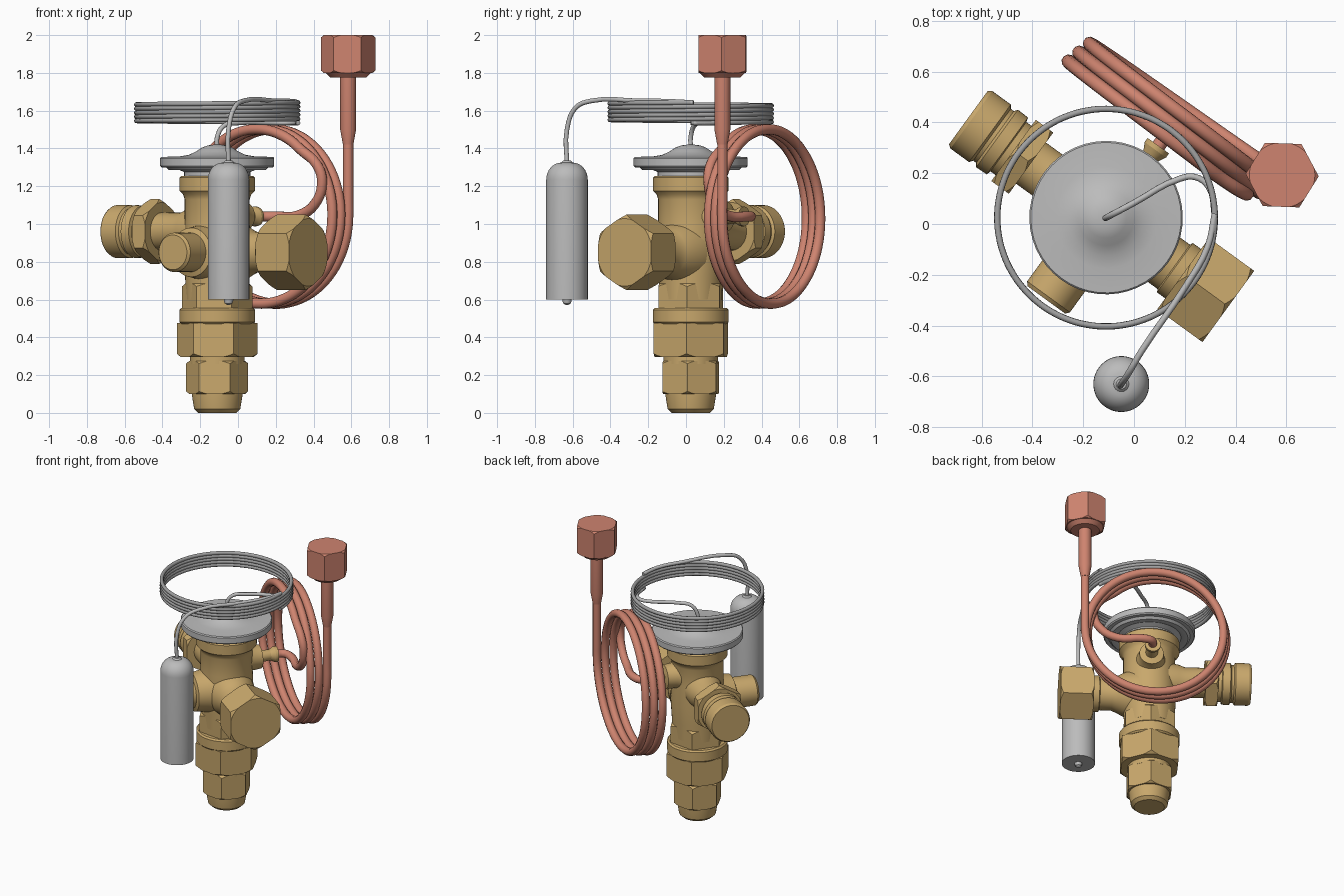
import bpy, bmesh, math
from mathutils import Vector, Matrix

cube = bpy.data.objects.get("Cube")
if cube:
    bpy.data.objects.remove(cube)


def material(name, rgb, rough=0.5):
    m = bpy.data.materials.new(name)
    m.use_nodes = True
    m.diffuse_color = (*rgb, 1)
    bsdf = m.node_tree.nodes["Principled BSDF"]
    bsdf.inputs["Base Color"].default_value = (*rgb, 1)
    bsdf.inputs["Roughness"].default_value = rough
    return m


BRASS = material("brass", (0.58, 0.39, 0.15))
COPPER = material("copper", (0.62, 0.23, 0.16))
STEEL = material("steel", (0.50, 0.50, 0.50))
BRAID = material("braided steel", (0.36, 0.36, 0.36))

# Main axis and the two horizontal port directions
AXIS = Vector((-0.11, 0.025, 0))
TURN = math.radians(-36)
U = Vector((math.cos(TURN), math.sin(TURN), 0))
V = Vector((-U.y, U.x, 0))
UP = Vector((0, 0, 1))


def frame(origin, direction):
    """Matrix whose z runs along direction and whose x points up for side ports."""
    x = U if direction == UP else UP
    y = direction.cross(x)
    m = Matrix((x, y, direction)).transposed().to_4x4()
    m.translation = origin
    return m


def lathe(name, profile, mat, origin=AXIS, direction=UP, sides=48, spin=0.0):
    """Revolve (radius, height) points and cap both ends."""
    bm = bmesh.new()
    rings = []
    for r, h in profile:
        rings.append([bm.verts.new((r * math.cos(spin + i * math.tau / sides),
                                    r * math.sin(spin + i * math.tau / sides), h))
                      for i in range(sides)])
    for a, b in zip(rings, rings[1:]):
        for i in range(sides):
            j = (i + 1) % sides
            bm.faces.new((a[i], a[j], b[j], b[i]))
    bm.faces.new(rings[0][::-1])
    bm.faces.new(rings[-1])
    bmesh.ops.recalc_face_normals(bm, faces=bm.faces)
    mesh = bpy.data.meshes.new(name)
    bm.to_mesh(mesh)
    bm.free()
    mesh.materials.append(mat)
    ob = bpy.data.objects.new(name, mesh)
    bpy.context.collection.objects.link(ob)
    ob.matrix_world = frame(origin, direction)
    activate(ob)
    bpy.ops.object.shade_smooth_by_angle(angle=math.radians(28))
    return ob


def activate(ob):
    bpy.ops.object.select_all(action='DESELECT')
    ob.select_set(True)
    bpy.context.view_layer.objects.active = ob


def hex_nut(name, r, low, high, mat, origin=AXIS, direction=UP, spin=0.0, bevels=(1, 1)):
    """Hexagonal prism with its corners turned off by a cone at the chosen ends."""
    nut = lathe(name, [(r, low), (r, high)], mat, origin, direction, 6, spin)
    big, small, drop = r * 1.03, r * 0.89, r * 0.11
    profile = [(small if bevels[0] else big, low - 0.0005), (big, low + drop),
               (big, high - drop), (small if bevels[1] else big, high + 0.0005)]
    cutter = lathe("nut_cutter", profile, mat, origin, direction, 60)
    cutter.hide_render = True
    mod = nut.modifiers.new("chamfer", 'BOOLEAN')
    mod.operation = 'INTERSECT'
    mod.solver = 'EXACT'
    mod.object = cutter
    activate(nut)
    bpy.ops.object.modifier_apply(modifier=mod.name)
    bpy.data.objects.remove(cutter)
    bpy.ops.object.shade_smooth_by_angle(angle=math.radians(15))
    return nut


def tube(name, points, r, mat):
    """Round tube along a smooth path."""
    cu = bpy.data.curves.new(name, 'CURVE')
    cu.dimensions = '3D'
    cu.bevel_depth = r
    cu.bevel_resolution = 3
    cu.resolution_u = 4
    cu.use_fill_caps = True
    sp = cu.splines.new('BEZIER')
    sp.bezier_points.add(len(points) - 1)
    for bp, p in zip(sp.bezier_points, points):
        bp.co = p
        bp.handle_left_type = bp.handle_right_type = 'AUTO'
    cu.materials.append(mat)
    ob = bpy.data.objects.new(name, cu)
    bpy.context.collection.objects.link(ob)
    return ob


# Lower outlet: end cap, union nuts and collar
lathe("outlet_end", [(0.10, 0), (0.122, 0.02), (0.135, 0.10), (0.135, 0.12)], BRASS)
hex_nut("outlet_nut", 0.165, 0.10, 0.275, BRASS, spin=math.pi / 6)
lathe("outlet_neck", [(0.145, 0.26), (0.145, 0.31)], BRASS)
hex_nut("union_nut", 0.215, 0.295, 0.477, BRASS, spin=math.pi / 6, bevels=(1, 0))
lathe("union_collar", [(0.19, 0.47), (0.20, 0.48), (0.20, 0.545), (0.19, 0.556)], BRASS)
hex_nut("body_hex", 0.188, 0.54, 0.685, BRASS, spin=math.pi / 6, bevels=(0, 1))

# Valve body with top collar
lathe("valve_body", [(0.165, 0.6), (0.17, 0.72), (0.178, 0.85), (0.172, 1.0), (0.172, 1.13),
                     (0.18, 1.155), (0.20, 1.175), (0.20, 1.245), (0.19, 1.255)], BRASS)

# Diaphragm housing
lathe("diaphragm_housing", [(0.175, 1.24), (0.175, 1.275), (0.21, 1.29), (0.225, 1.285),
                            (0.255, 1.285), (0.27, 1.30), (0.295, 1.30), (0.302, 1.308),
                            (0.302, 1.348), (0.296, 1.355), (0.20, 1.358), (0.15, 1.366),
                            (0.11, 1.385), (0.08, 1.405), (0.05, 1.416), (0.02, 1.42)], STEEL)

# Inlet port with union nut
inlet = AXIS + UP * 0.85
lathe("inlet_neck", [(0.165, 0.08), (0.15, 0.16), (0.125, 0.21), (0.108, 0.25), (0.108, 0.33),
                     (0.12, 0.335), (0.12, 0.39)], BRASS, inlet, U)
hex_nut("inlet_nut", 0.20, 0.375, 0.595, BRASS, inlet, U)

# Opposite port with hex and ringed end
far = AXIS + UP * 0.96
lathe("rear_port_neck", [(0.13, 0.10), (0.115, 0.19), (0.10, 0.23), (0.10, 0.40)], BRASS, far, -U)
hex_nut("rear_port_hex", 0.172, 0.365, 0.45, BRASS, far, -U)
lathe("rear_port_end", [(0.12, 0.44), (0.12, 0.475), (0.138, 0.48), (0.14, 0.53), (0.126, 0.54),
                        (0.126, 0.555), (0.14, 0.565), (0.14, 0.655), (0.13, 0.67)],
      BRASS, far, -U)

# Short adjuster port at the front
lathe("adjuster_port", [(0.165, 0.08), (0.14, 0.17), (0.13, 0.235), (0.104, 0.245),
                        (0.104, 0.385), (0.092, 0.40)], BRASS, inlet, -V)

# Equaliser fitting at the back
eq = AXIS + UP * 1.04
lathe("equaliser_fitting", [(0.10, 0.13), (0.085, 0.17), (0.08, 0.23), (0.04, 0.24),
                            (0.036, 0.30), (0.052, 0.33), (0.052, 0.35)], BRASS, eq, V)

# Copper equaliser tube: feed, three loops and riser
start, end = Vector((0.095, 0.36, 1.04)), Vector((0.215, 0.46, 1.04))
feed = [(0.085, 0.29, 1.04), (0.13, 0.34, 1.04), (0.20, 0.325, 1.04), (0.32, 0.22, 1.045),
        (0.41, 0.15, 1.11), (0.445, 0.12, 1.22), (0.42, 0.13, 1.31)]
path = [Vector(p) for p in feed]
for deg in range(50, 1081, 10):
    a = math.radians(deg)
    centre = start.lerp(end, (deg - 50) / 1030)
    path.append(centre + U * 0.455 * math.cos(a) + UP * 0.462 * math.sin(a))
riser = Vector((path[-1].x, path[-1].y, 0))
path += [riser + UP * z for z in (1.12, 1.25, 1.45)]
tube("copper_coil", path, 0.0275, COPPER)
lathe("copper_sleeve", [(0.0275, 1.42), (0.042, 1.50), (0.042, 1.80)], COPPER, riser)
hex_nut("flare_nut", 0.144, 1.80, 2.0, COPPER, riser, spin=math.radians(34))
lathe("flare_nut_base", [(0.095, 1.775), (0.125, 1.805)], COPPER, riser)

# Coiled capillary: five stacked turns
turns, steps = 5, 36
ring = []
for i in range(turns * steps + 1):
    a = math.tau * i / steps
    ring.append(AXIS + Vector((0.428 * math.cos(a), 0.428 * math.sin(a),
                               1.535 + 0.108 * i / (turns * steps))))
tube("capillary_coil", ring, 0.0125, BRAID)

# Capillary leads to the housing and to the bulb
tube("housing_lead", [(-0.11, 0.025, 1.40), (-0.11, 0.025, 1.46), (-0.075, 0.043, 1.52),
                      (0.0, 0.083, 1.535), (0.18, 0.178, 1.535), (0.24, 0.185, 1.535),
                      (0.295, 0.145, 1.535), (0.318, 0.04, 1.535)], 0.0125, STEEL)
tube("bulb_lead", [(0.318, 0.04, 1.643), (0.29, -0.09, 1.65), (0.20, -0.25, 1.652),
                   (0.03, -0.50, 1.652), (-0.02, -0.585, 1.615), (-0.05, -0.63, 1.50),
                   (-0.05, -0.63, 1.31)], 0.0125, STEEL)

# Sensing bulb with domed top and sealed tip
bulb = Vector((-0.05, -0.63, 0))
dome = [(0.03 + 0.08 * math.cos(t * math.pi / 16), 1.235 + 0.09 * math.sin(t * math.pi / 16))
        for t in range(9)]
lathe("sensing_bulb", [(0.11, 0.60)] + dome + [(0.02, 1.335)], STEEL, bulb)
lathe("bulb_tip", [(0.008, 0.572), (0.02, 0.58), (0.025, 0.595), (0.025, 0.61)], STEEL, bulb, sides=20)
